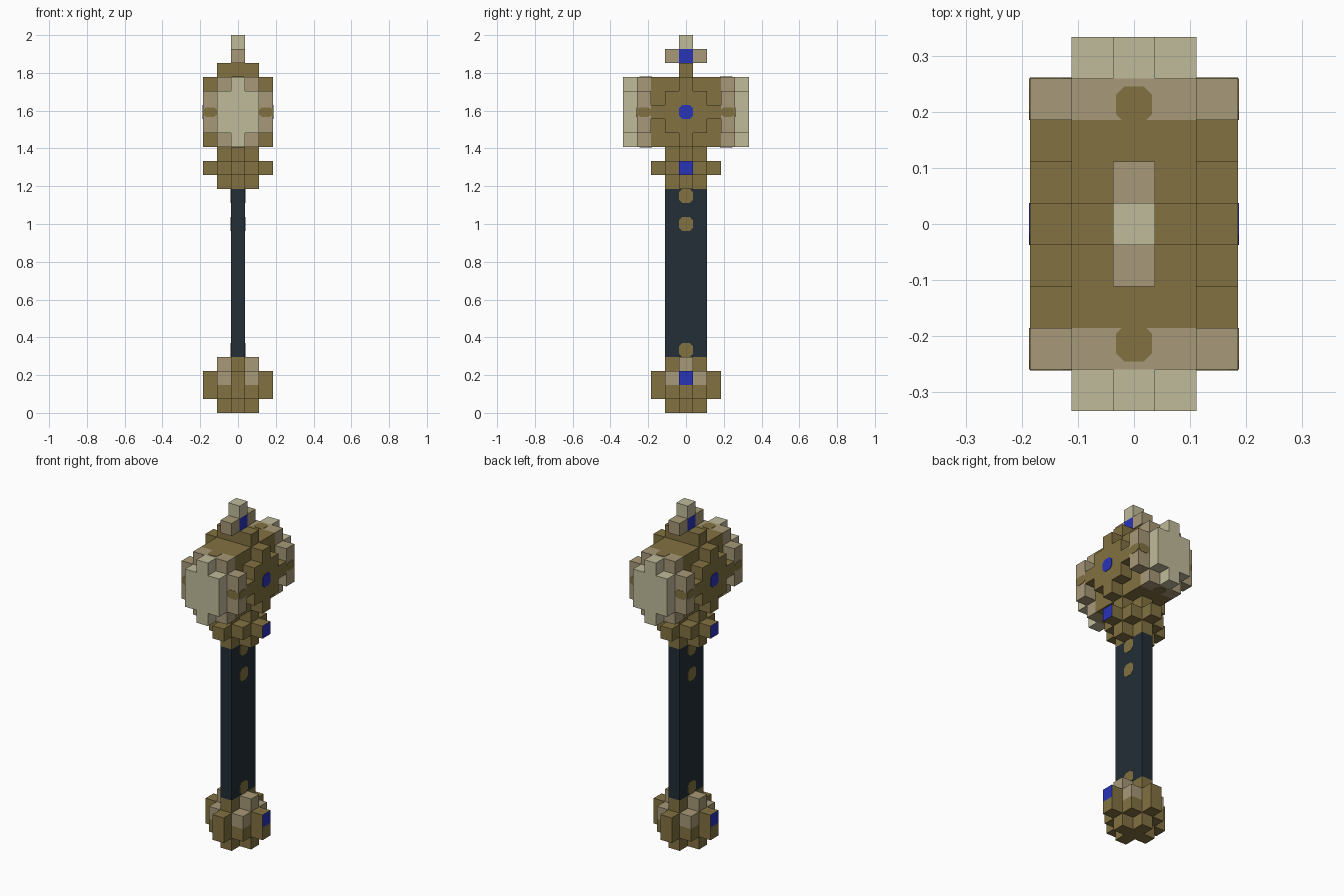
import bpy
import bmesh
from mathutils import Vector, Matrix

cube = bpy.data.objects.get("Cube")
if cube:
    bpy.data.objects.remove(cube, do_unlink=True)

U = 2 / 27  # edge of one cell


def material(name, rgb):
    lin = [((c / 255 + 0.055) / 1.055) ** 2.4 for c in rgb] + [1]
    m = bpy.data.materials.new(name)
    m.use_nodes = True
    m.diffuse_color = lin
    bsdf = m.node_tree.nodes["Principled BSDF"]
    bsdf.inputs["Base Color"].default_value = lin
    bsdf.inputs["Roughness"].default_value = 0.8
    return m


MATS = [material("dark bronze", (130, 113, 64)),
        material("tan bronze", (167, 153, 120)),
        material("pale stone", (192, 187, 154)),
        material("dark slate", (35, 46, 54)),
        material("blue gem", (41, 51, 184))]
BRONZE, TAN, PALE, SLATE, BLUE = range(5)


def finish(name, bm):
    mesh = bpy.data.meshes.new(name)
    bm.to_mesh(mesh)
    bm.free()
    for m in MATS:
        mesh.materials.append(m)
    obj = bpy.data.objects.new(name, mesh)
    bpy.context.collection.objects.link(obj)
    return obj


def block_part(name, inside, rows, colour):
    """Stack of cells; only the outer faces are made. colour(x, y, k, normal)."""
    cells = {(x, y, k) for k in rows for x in range(-2, 3)
             for y in range(-4, 5) if inside(x, y, k)}
    bm = bmesh.new()
    for c in sorted(cells):
        centre = Vector((c[0], c[1], c[2] + 0.5))
        for axis in range(3):
            for sign in (-1, 1):
                n = [0, 0, 0]
                n[axis] = sign
                if tuple(a + b for a, b in zip(c, n)) in cells:
                    continue
                a, b = Vector((0, 0, 0)), Vector((0, 0, 0))
                a[(axis + 1) % 3] = 0.5
                b[(axis + 2) % 3] = 0.5 * sign
                mid = centre + Vector(n) * 0.5
                f = bm.faces.new([bm.verts.new((mid + s * a + t * b) * U)
                                  for s, t in ((-1, -1), (1, -1), (1, 1), (-1, 1))])
                f.material_index = colour(*c, n)
    bmesh.ops.remove_doubles(bm, verts=bm.verts, dist=1e-4)
    return finish(name, bm)


def spot(name, centre, axis, a, b, mat, cut=0.55):
    """Thin eight-sided plate facing an axis; a and b are its half sizes."""
    bm = bmesh.new()
    outline = [(a, -cut * b), (a, cut * b), (cut * a, b), (-cut * a, b),
               (-a, cut * b), (-a, -cut * b), (-cut * a, -b), (cut * a, -b)]
    turn = {"x": Matrix(((0, 0, 1), (1, 0, 0), (0, 1, 0))),
            "y": Matrix(((1, 0, 0), (0, 0, 1), (0, 1, 0))),
            "z": Matrix.Identity(3)}[axis]
    face = bm.faces.new([bm.verts.new((p, q, -0.002)) for p, q in outline])
    top = bmesh.ops.extrude_face_region(bm, geom=[face])["geom"]
    bmesh.ops.translate(bm, vec=(0, 0, 0.004),
                        verts=[v for v in top if isinstance(v, bmesh.types.BMVert)])
    for v in bm.verts:
        v.co = turn @ v.co + Vector(centre)
    bmesh.ops.recalc_face_normals(bm, faces=bm.faces)
    for f in bm.faces:
        f.material_index = mat
    return finish(name, bm)


def gem_or(mat, row, y, k, n):
    return BLUE if n[0] and y == 0 and k == row else mat


# Pommel: rounded block with tan side bosses and a gem on each side
def pommel_inside(x, y, k):
    return abs(x) + abs(y) <= (2 if k in (1, 2) else 1)


def pommel_colour(x, y, k, n):
    tan = abs(x) == 1 and (k >= 2 or (k == 1 and y == 0))
    return gem_or(TAN if tan else BRONZE, 2, y, k, n)


block_part("pommel", pommel_inside, range(0, 4), pommel_colour)

# Handle: flat bar
bm = bmesh.new()
bmesh.ops.create_cube(bm, size=1, matrix=Matrix.Translation((0, 0, 10 * U))
                      @ Matrix.Diagonal((U, 3 * U, 12 * U, 1)))
for f in bm.faces:
    f.material_index = SLATE
finish("handle", bm)

# Collar under the head
block_part("collar", lambda x, y, k: abs(x) + abs(y) <= (2 if k == 17 else 1),
           range(16, 19), lambda x, y, k, n: gem_or(BRONZE, 17, y, k, n))


# Hammer head: solid core, diamond bosses on the sides, wide bands at the ends
def head_inside(x, y, k):
    h = abs(k - 21)
    if abs(y) > 3:
        return False
    if abs(x) <= 1:
        return True
    return h <= 1 if abs(y) == 3 else abs(y) + h <= 2


block_part("hammer_head", head_inside, range(19, 24),
           lambda x, y, k, n: TAN if abs(y) == 3 else BRONZE)

# Striking plates on both ends
for side, y0 in (("front", -4), ("back", 4)):
    block_part(side + "_striking_plate",
               lambda x, y, k: y == y0 and (x == 0 or (abs(x) == 1 and abs(k - 21) <= 1)),
               range(19, 24), lambda x, y, k, n: PALE)

# Crown: crossbar, finial with gem, and tip
block_part("crown_bar", lambda x, y, k: y == 0 and abs(x) <= 1, [24],
           lambda x, y, k, n: BRONZE)
block_part("crown_finial", lambda x, y, k: x == 0 and abs(y) <= 1, [25],
           lambda x, y, k, n: gem_or(TAN, 25, y, k, n))
block_part("crown_tip", lambda x, y, k: x == 0 and y == 0, [26],
           lambda x, y, k, n: PALE)

# Painted spots, mirrored to both sides
H = U / 2
for s, side in ((-1, "right"), (1, "left")):
    spot(side + "_head_gem", (s * 2.5 * U, 0, 21.5 * U), "x", H, H, BLUE)
    for i, k in enumerate((4, 13, 15)):
        spot(f"{side}_handle_stud_{i + 1}", (s * H, 0, (k + 0.5) * U), "x", H, H, BRONZE)
    for t, end in ((-1, "front"), (1, "back")):
        spot(f"{side}_{end}_band_mark", (s * 2.5 * U, t * 3 * U, 21.5 * U),
             "x", H, 0.025, BRONZE)
        spot(f"{side}_{end}_band_end_mark", (s * 2 * U, t * 3.5 * U, 21.5 * U),
             "y", H, 0.025, BRONZE)
for t, end in ((-1, "front"), (1, "back")):
    for z, level in ((19 * U, "lower"), (24 * U, "upper")):
        spot(f"{level}_{end}_band_mark", (0, t * 0.213, z), "z", 0.032, 0.032, BRONZE)
